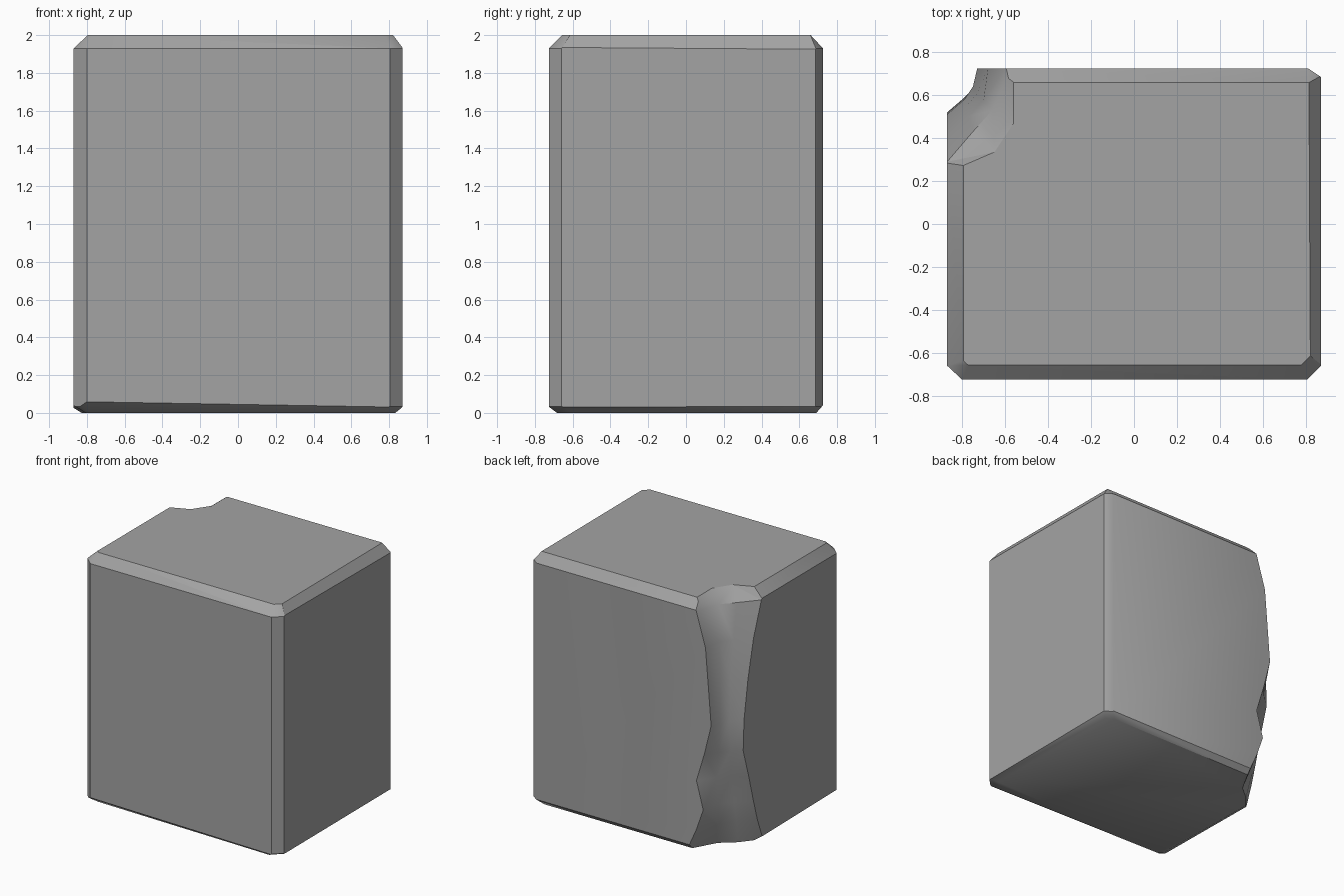
import bpy, bmesh
from mathutils import Vector

if "Cube" in bpy.data.objects:
    bpy.data.objects.remove(bpy.data.objects["Cube"])

X, Y, Z = 0.87, 0.725, 2.0


def slice_off(bm, a, b, c):
    """Trim everything outside the plane through three points and cap it."""
    a, b, c = Vector(a), Vector(b), Vector(c)
    n = (b - a).cross(c - a).normalized()
    if n.dot(a - Vector((0, 0, 1))) < 0:
        n = -n
    bmesh.ops.bisect_plane(bm, geom=bm.verts[:] + bm.edges[:] + bm.faces[:],
                           plane_co=a, plane_no=n, clear_outer=True)
    bmesh.ops.holes_fill(bm, edges=[e for e in bm.edges if e.is_boundary], sides=0)


# Block body
bm = bmesh.new()
bmesh.ops.create_cube(bm, size=1)
for v in bm.verts:
    v.co = Vector((v.co.x * 2 * X, v.co.y * 2 * Y, (v.co.z + 0.5) * Z))

# Worn bevels on the top rim
slice_off(bm, (-X, -Y, 1.93), (X, -Y, 1.93), (0, -0.657, Z))
slice_off(bm, (-X, Y, 1.93), (X, Y, 1.93), (0, 0.66, Z))
slice_off(bm, (-X, -Y, 1.93), (-X, Y, 1.93), (-0.795, 0, Z))
slice_off(bm, (X, -Y, 1.935), (X, Y, 1.925), (0.818, 0, Z))
# Worn bevels on the bottom rim
slice_off(bm, (-X, -Y, 0.06), (X, -Y, 0.03), (0, -0.665, 0))
slice_off(bm, (-X, Y, 0.04), (X, Y, 0.04), (0, 0.69, 0))
slice_off(bm, (-X, -Y, 0.04), (-X, Y, 0.02), (-0.82, 0, 0))
slice_off(bm, (X, -Y, 0.03), (X, Y, 0.035), (0.83, 0, 0))
# Upright bevels and their small end corners
for sx, sy, ix, iy in ((-1, -1, 0.80, 0.66), (1, -1, 0.805, 0.66), (1, 1, 0.81, 0.685)):
    slice_off(bm, (sx * ix, sy * Y, 0), (sx * X, sy * iy, 0), (sx * ix, sy * Y, Z))
    for z, rim in ((Z, 1.93), (0, 0.035)):
        slice_off(bm, (sx * ix, sy * Y, rim), (sx * X, sy * iy, rim),
                  (sx * (ix - 0.02), sy * (iy - 0.01), z))
bmesh.ops.recalc_face_normals(bm, faces=bm.faces[:])
mesh = bpy.data.meshes.new("stone_block")
bm.to_mesh(mesh)
bm.free()
block = bpy.data.objects.new("stone_block", mesh)
bpy.context.collection.objects.link(block)

# Dark grey stone
stone = bpy.data.materials.new("dark_stone")
stone.diffuse_color = (0.37, 0.37, 0.37, 1)
stone.use_nodes = True
stone.node_tree.nodes["Principled BSDF"].inputs["Base Color"].default_value = stone.diffuse_color
mesh.materials.append(stone)

# Chip profile by height: y on left face, two inner points, x on back face
sections = [
    (-0.06, 0.25, (-0.74, 0.41), (-0.62, 0.51), -0.51),
    (0.00, 0.27, (-0.75, 0.42), (-0.64, 0.51), -0.52),
    (0.18, 0.34, (-0.77, 0.46), (-0.68, 0.55), -0.60),
    (0.35, 0.39, (-0.77, 0.49), (-0.69, 0.57), -0.66),
    (0.57, 0.45, (-0.77, 0.53), (-0.69, 0.60), -0.60),
    (0.80, 0.52, (-0.80, 0.58), (-0.74, 0.64), -0.67),
    (1.04, 0.51, (-0.79, 0.58), (-0.75, 0.64), -0.73),
    (1.35, 0.46, (-0.78, 0.55), (-0.73, 0.61), -0.705),
    (1.65, 0.39, (-0.77, 0.50), (-0.70, 0.58), -0.68),
    (1.92, 0.29, (-0.75, 0.43), (-0.66, 0.53), -0.60),
    (2.00, 0.24, (-0.65, 0.335), (-0.56, 0.47), -0.56),
    (2.06, 0.22, (-0.58, 0.27), (-0.49, 0.43), -0.53),
]
bm = bmesh.new()
rings = []
for z, yl, p, q, xb in sections:
    pts = [(-1.0, yl - 0.03), (-X, yl), p, q, (xb, Y), (xb + 0.02, 0.9), (-1.0, 0.9)]
    rings.append([bm.verts.new((x, y, z)) for x, y in pts])
for lo, hi in zip(rings, rings[1:]):
    for i in range(len(lo)):
        j = (i + 1) % len(lo)
        bm.faces.new((lo[i], lo[j], hi[j], hi[i]))
bm.faces.new(rings[0])
bm.faces.new(rings[-1])
bmesh.ops.triangulate(bm, faces=bm.faces[:])
bmesh.ops.recalc_face_normals(bm, faces=bm.faces[:])
mesh = bpy.data.meshes.new("chip_cutter")
bm.to_mesh(mesh)
bm.free()
mesh.materials.append(stone)
cutter = bpy.data.objects.new("chip_cutter", mesh)
bpy.context.collection.objects.link(cutter)

# Break the chip out of the back left edge
mod = block.modifiers.new("chip", 'BOOLEAN')
mod.operation = 'DIFFERENCE'
mod.solver = 'EXACT'
mod.object = cutter
bpy.context.view_layer.objects.active = block
block.select_set(True)
bpy.ops.object.modifier_apply(modifier=mod.name)
bpy.data.objects.remove(cutter, do_unlink=True)
bpy.ops.object.shade_smooth_by_angle(angle=0.6)
